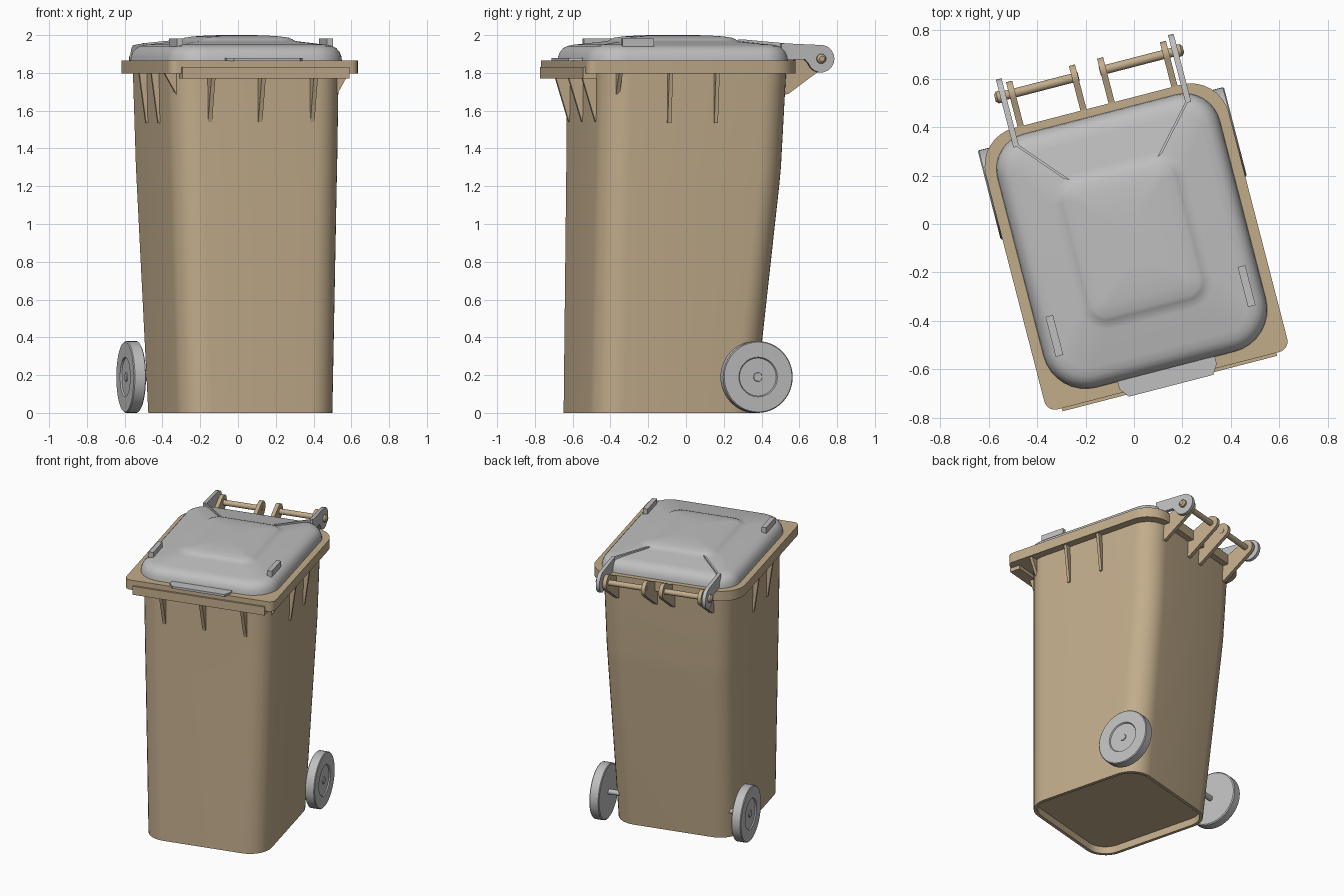
import bpy, bmesh
from math import sin, cos, pi, radians
from mathutils import Matrix, Vector

cube = bpy.data.objects.get("Cube")
if cube:
    bpy.data.objects.remove(cube)

# The whole bin stands turned a little about z; parts are built square to it
PLACE = Matrix.Rotation(radians(14.5), 4, 'Z') @ Matrix.Translation((-0.024, 0, 0))


def material(name, rgb):
    m = bpy.data.materials.new(name)
    m.use_nodes = True
    colour = (*rgb, 1)
    m.diffuse_color = colour
    m.node_tree.nodes["Principled BSDF"].inputs["Base Color"].default_value = colour
    return m


TAN = material("tan plastic", (0.54, 0.415, 0.26))
GREY = material("grey plastic", (0.52, 0.52, 0.52))


def skin(name, rings, mat):
    """Bridge rings of equal length, cap both ends."""
    bm = bmesh.new()
    rows = [[bm.verts.new(p) for p in ring] for ring in rings]
    n = len(rows[0])
    for a, b in zip(rows, rows[1:]):
        for i in range(n):
            j = (i + 1) % n
            bm.faces.new((a[i], a[j], b[j], b[i]))
    bm.faces.new(rows[0])
    bm.faces.new(rows[-1])
    bmesh.ops.recalc_face_normals(bm, faces=bm.faces)
    me = bpy.data.meshes.new(name)
    bm.to_mesh(me)
    bm.free()
    me.materials.append(mat)
    ob = bpy.data.objects.new(name, me)
    bpy.context.collection.objects.link(ob)
    ob.matrix_world = PLACE
    bpy.ops.object.select_all(action='DESELECT')
    ob.select_set(True)
    bpy.context.view_layer.objects.active = ob
    bpy.ops.object.shade_smooth_by_angle(angle=radians(35))
    return ob


def outline(z, hw, y0, y1, rf, rb, inset=0.0, steps=8):
    """Rounded rectangle with its own front and back corner radius."""
    hw, y0, y1 = hw - inset, y0 + inset, y1 - inset
    rf, rb = max(rf - inset, 0.02), max(rb - inset, 0.02)
    corners = ((hw - rb, y1 - rb, rb, 0), (rb - hw, y1 - rb, rb, 1),
               (rf - hw, y0 + rf, rf, 2), (hw - rf, y0 + rf, rf, 3))
    return [Vector((cx + r * cos((q + k / steps) * pi / 2),
                    cy + r * sin((q + k / steps) * pi / 2), z))
            for cx, cy, r, q in corners for k in range(steps + 1)]


def lathe(name, profile, y, z, mat, n=40):
    """Spin (x, radius) pairs about an axis along x."""
    skin(name, [[(x, y + r * cos(2 * pi * i / n), z + r * sin(2 * pi * i / n))
                 for i in range(n)] for x, r in profile], mat)


def plate(name, pts, at, thick, mat, axis='x'):
    """Extrude a side profile (u, z) along x or y."""
    rings = []
    for t in (at - thick / 2, at + thick / 2):
        rings.append([(t, u, z) if axis == 'x' else (u, t, z) for u, z in pts])
    return skin(name, rings, mat)


def arc(y, z, r, a0, a1, n=12):
    return [(y + r * cos(radians(a0 + (a1 - a0) * i / n)),
             z + r * sin(radians(a0 + (a1 - a0) * i / n))) for i in range(n + 1)]


def box(name, x0, x1, y0, y1, z0, z1, mat):
    plate(name, [(y0, z0), (y1, z0), (y1, z1), (y0, z1)], (x0 + x1) / 2, x1 - x0, mat)


# Tapered body with a recessed floor
foot = (0.422, -0.588, 0.304, 0.15, 0.15)
skin("body", [outline(0.05, *foot, inset=0.022),
              outline(0, *foot, inset=0.022),
              outline(0, *foot),
              outline(1.2, 0.451, -0.567, 0.433, 0.15, 0.15),
              outline(1.3, 0.454, -0.565, 0.442, 0.15, 0.15),
              outline(1.81, 0.464, -0.558, 0.468, 0.15, 0.15)], TAN)

# Rim and front lip
rim = (0.518, -0.662, 0.508, 0.045, 0.16)
skin("rim", [outline(1.797, *rim), outline(1.866, *rim)], TAN)
box("front_lip", -0.455, 0.46, -0.675, -0.60, 1.77, 1.83, TAN)

# Stiffening ribs below the rim
for x in (-0.275, 0.0, 0.285):
    plate("front_rib", [(-0.54, 1.8), (-0.645, 1.8), (-0.565, 1.54), (-0.54, 1.54)],
          x, 0.022, TAN)
for s in (-1, 1):
    for y, low in ((-0.48, 1.67), (-0.205, 1.535), (0.05, 1.535)):
        inner = 0.40 if y < -0.4 else 0.445
        tip = 0.43 if y < -0.4 else 0.468
        plate("side_rib", [(s * inner, 1.8), (s * 0.505, 1.8),
                           (s * tip, low), (s * inner, low)], y, 0.02, TAN, 'y')

# Lid: rolled edge, gentle slope and raised centre panel
lid = (0.475, -0.615, 0.475, 0.18, 0.15)
panel = (0.252, -0.367, 0.237, 0.085, 0.085)
rings = [outline(z, *lid, inset=i) for z, i in
         ((1.86, 0), (1.888, 0.004), (1.912, 0.014), (1.93, 0.03),
          (1.942, 0.052), (1.949, 0.085))]
rings += [outline(z, *panel, inset=i) for z, i in
          ((1.966, -0.03), (1.971, -0.004), (1.979, 0.008), (1.986, 0.025),
           (1.993, 0.07), (1.998, 0.13), (2.0, 0.19))]
skin("lid", rings, GREY)

# Front grip of the lid
skin("lid_grip", [[(-0.205, -0.55, z), (-0.205, -0.645, z), (-0.175, -0.685, z),
                   (0.185, -0.685, z), (0.21, -0.645, z), (0.21, -0.55, z)]
                  for z in (1.864, 1.88)], GREY)

PIN_Y, PIN_Z = 0.647, 1.875
for s in (-1, 1):
    # Small bars near the front of the lid
    box("lid_nub", s * 0.41 - 0.016, s * 0.41 + 0.016, -0.45, -0.28, 1.925, 1.983, GREY)

    # Hinge arm with a round end and a diagonal ridge over the lid
    plate("hinge_arm", [(0.43, 1.87), (0.56, 1.87)]
          + arc(PIN_Y, PIN_Z, 0.073, 200, 440) + [(0.43, 1.957)],
          s * 0.367, 0.024, GREY)
    skin("lid_ridge", [[(s * (x - 0.012), y, lo), (s * (x + 0.012), y + 0.012, lo),
                        (s * (x + 0.012), y + 0.012, hi), (s * (x - 0.012), y, hi)]
                       for x, y, lo, hi in ((0.367, 0.435, 1.9, 1.957),
                                            (0.198, 0.242, 1.94, 1.978))], GREY)

    # Hinge brackets, rod and end knob
    for x in (0.06, 0.328):
        plate("hinge_bracket", [(0.44, 1.68), (0.48, 1.69)]
              + arc(PIN_Y, PIN_Z, 0.052, -55, 110) + [(0.5, 1.862), (0.44, 1.862)],
              s * x, 0.026, TAN)
    lathe("hinge_rod", [(s * 0.045, 0.019), (s * 0.375, 0.019)], PIN_Y, PIN_Z, TAN, 20)
    lathe("hinge_knob", [(s * 0.375, 0.026), (s * 0.392, 0.025), (s * 0.402, 0.014)],
          PIN_Y, PIN_Z, TAN, 20)

    # Wheel with a shallow hub dish and centre cap
    lathe("wheel", [(s * x, r) for x, r in
                    ((0.458, 0.183), (0.463, 0.19), (0.52, 0.19), (0.525, 0.185),
                     (0.525, 0.105), (0.517, 0.1), (0.517, 0.024),
                     (0.523, 0.022), (0.523, 0.006))], 0.265, 0.19, GREY, 48)

lathe("axle", [(-0.47, 0.018), (0.47, 0.018)], 0.265, 0.19, GREY, 20)
